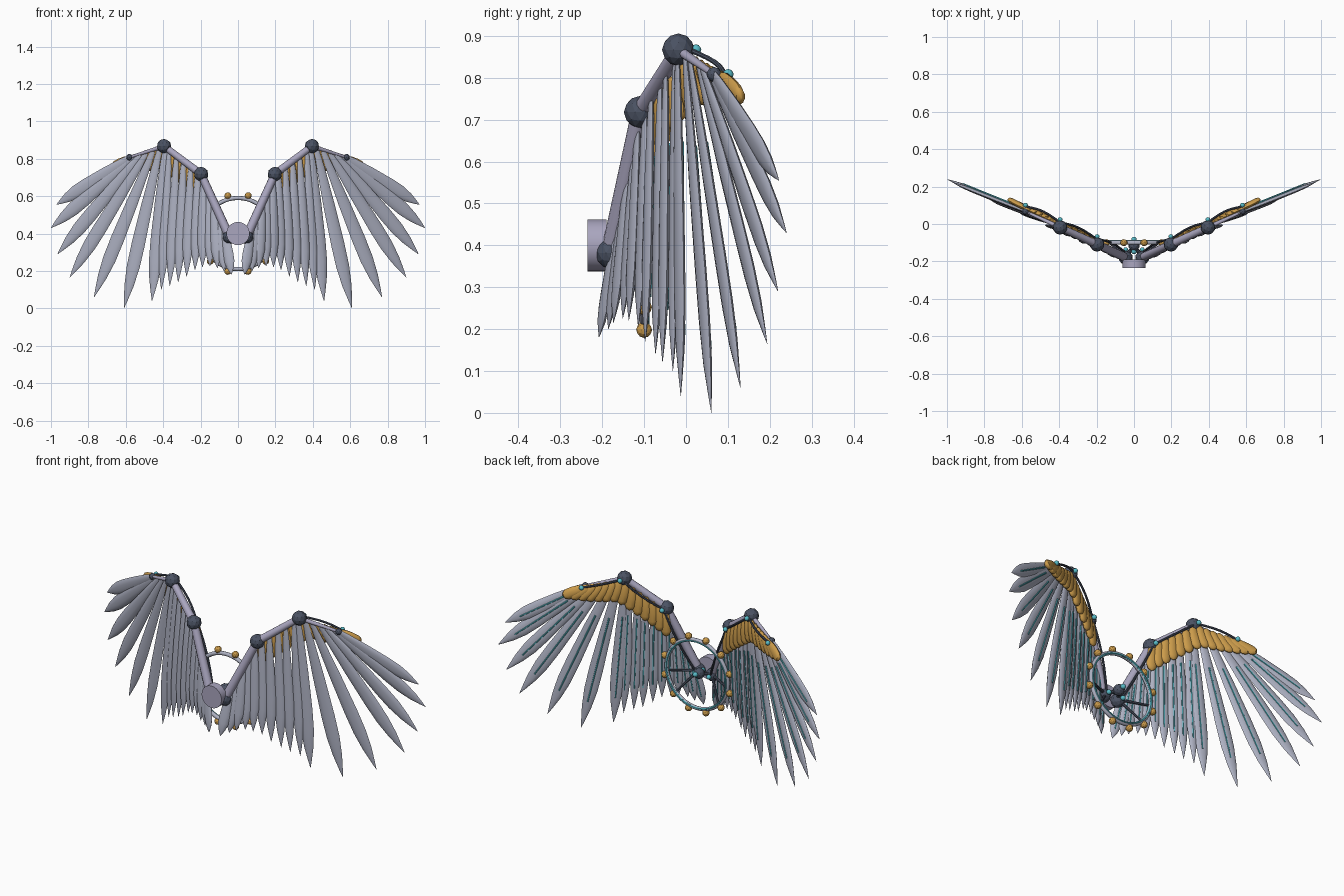
import bpy, bmesh, math
from mathutils import Vector, Matrix

if "Cube" in bpy.data.objects:
    bpy.data.objects.remove(bpy.data.objects["Cube"])


def material(name, rgb):
    m = bpy.data.materials.new(name)
    m.use_nodes = True
    m.diffuse_color = (*rgb, 1)
    m.node_tree.nodes["Principled BSDF"].inputs["Base Color"].default_value = (*rgb, 1)
    return m


STEEL = material("pale steel", (0.42, 0.44, 0.54))
LILAC = material("lilac metal", (0.40, 0.38, 0.52))
DARK = material("dark slate", (0.07, 0.085, 0.125))
BRASS = material("brass", (0.60, 0.33, 0.07))
TEAL = material("teal glow", (0.10, 0.50, 0.58))


def finish(name, bm, mat, mirror=True, smooth=True):
    bmesh.ops.recalc_face_normals(bm, faces=bm.faces)
    mesh = bpy.data.meshes.new(name)
    bm.to_mesh(mesh)
    bm.free()
    mesh.materials.append(mat)
    ob = bpy.data.objects.new(name, mesh)
    bpy.context.collection.objects.link(ob)
    if smooth:
        bpy.ops.object.select_all(action='DESELECT')
        ob.select_set(True)
        bpy.context.view_layer.objects.active = ob
        bpy.ops.object.shade_smooth_by_angle(angle=math.radians(40))
    if mirror:
        ob.modifiers.new("Mirror", 'MIRROR').use_mirror_merge = False
    return ob


def wing(x, z, d=0.0):
    """Point on the swept wing plane, d behind it."""
    return Vector((x, -0.2 + 0.46 * x + d, z))


BACK = Vector((-0.46, 1, 0)).normalized()


def rod(bm, a, b, r1, r2, sides=12, caps=True):
    turn = (b - a).to_track_quat('Z', 'Y').to_matrix().to_4x4()
    bmesh.ops.create_cone(bm, cap_ends=caps, segments=sides, radius1=r1, radius2=r2,
                          depth=(b - a).length,
                          matrix=Matrix.Translation((a + b) / 2) @ turn)


def ball(bm, p, r, detail=2):
    bmesh.ops.create_icosphere(bm, subdivisions=detail, radius=r,
                               matrix=Matrix.Translation(p))


def blade(bm, root, tip, width, thick, profile, roll=0.0, sides=10):
    """Lens-shaped feather whose width follows (position, scale) pairs."""
    axis = (tip - root).normalized()
    side = axis.cross(BACK).normalized()
    side = Matrix.Rotation(roll, 3, axis) @ side
    up = side.cross(axis)
    rings = []
    for t, k in profile:
        c = root.lerp(tip, t)
        ring = []
        for i in range(sides):
            a = math.tau * i / sides
            ring.append(bm.verts.new(c + side * math.cos(a) * width * k
                                     + up * math.sin(a) * thick * min(1, k * 1.3)))
        rings.append(ring)
    for r, s in zip(rings, rings[1:]):
        for i in range(sides):
            j = (i + 1) % sides
            bm.faces.new((r[i], r[j], s[j], s[i]))
    bm.faces.new(rings[0])
    bm.faces.new(rings[-1])


def torus(bm, centre, major, minor, segs=48, sides=10):
    rings = []
    for i in range(segs):
        a = math.tau * i / segs
        out = Vector((math.cos(a), 0, math.sin(a)))
        rings.append([bm.verts.new(centre + out * (major + minor * math.cos(b))
                                   + Vector((0, minor * math.sin(b), 0)))
                      for b in (math.tau * j / sides for j in range(sides))])
    for i in range(segs):
        r, s = rings[i], rings[(i + 1) % segs]
        for j in range(sides):
            k = (j + 1) % sides
            bm.faces.new((r[j], r[k], s[k], s[j]))


# Arm skeleton
JOINTS = [(0.045, 0.382), (0.197, 0.718), (0.395, 0.867), (0.58, 0.808)]
bm = bmesh.new()
for (a, b, r1, r2) in zip(JOINTS, JOINTS[1:], (0.024, 0.021, 0.012), (0.021, 0.018, 0.007)):
    rod(bm, wing(*a), wing(*b), r1, r2)
finish("arm_bones", bm, LILAC)

bm = bmesh.new()
for j, r in zip(JOINTS, (0.038, 0.039, 0.039, 0.018)):
    ball(bm, wing(*j), r)
finish("arm_joints", bm, DARK, smooth=False)

bm = bmesh.new()
for j, d in zip(JOINTS, (0.042, 0.042, 0.042, 0.034)):
    ball(bm, wing(*j, d), 0.013)
finish("joint_gems", bm, TEAL)

# Feathers: (root x, root z, tip x, tip z, half width)
primaries = [(0.57, 0.812, 0.97, 0.555), (0.55, 0.815, 1.0, 0.43), (0.52, 0.82, 0.965, 0.29),
             (0.49, 0.83, 0.90, 0.165), (0.455, 0.84, 0.77, 0.06), (0.42, 0.85, 0.61, 0.0),
             (0.39, 0.85, 0.46, 0.04)]
feathers = [(*p, 0.037) for p in primaries]
TIPS = [(0.41, 0.10), (0.365, 0.12), (0.32, 0.14), (0.275, 0.17), (0.23, 0.205), (0.19, 0.22),
        (0.15, 0.225), (0.11, 0.215), (0.075, 0.20), (0.035, 0.18)]
for i, (tx, tz) in enumerate(TIPS):
    # Roots slide down the upper arm, then the lower arm
    if i < 5:
        a, b, t = JOINTS[2], JOINTS[1], (i + 0.7) / 5.2
    else:
        a, b, t = JOINTS[1], JOINTS[0], (i - 4.6) / 5.6
    rx, rz = a[0] + (b[0] - a[0]) * t, a[1] + (b[1] - a[1]) * t
    feathers.append((rx, rz, tx, tz, 0.029))

VANE = [(0, 0.35), (0.12, 0.6), (0.35, 0.85), (0.6, 1), (0.74, 0.97), (0.86, 0.68), (0.95, 0.28), (1, 0.02)]
bm, strips = bmesh.new(), bmesh.new()
for i, (rx, rz, tx, tz, w) in enumerate(feathers):
    shift = 0.004 * (i % 2)
    root, tip = wing(rx, rz, shift), wing(tx, tz, -0.024 + shift)
    blade(bm, root, tip, w, 0.010, VANE, roll=0.16)
    # Glowing shaft on the back of each feather
    lift = BACK * 0.010
    rod(strips, root.lerp(tip, 0.25) + lift, root.lerp(tip, 0.82) + lift, 0.0045, 0.0035, 6)
finish("feathers", bm, STEEL)
finish("feather_shafts", strips, TEAL)

# Short overlapping coverts behind the arm
SCALE = [(0, 0.5), (0.15, 0.8), (0.5, 1), (0.8, 0.95), (0.93, 0.65), (1, 0.1)]
bm = bmesh.new()
COUNT = 14
for i in range(COUNT):
    t = i / (COUNT - 1)
    if t < 0.5:
        a, b, k = JOINTS[1], JOINTS[2], t * 2
    else:
        a, b, k = JOINTS[2], JOINTS[3], t * 2 - 1
    x, z = a[0] + (b[0] - a[0]) * k, a[1] + (b[1] - a[1]) * k
    lean = math.radians(-4 + 62 * t ** 2)
    size = 0.15 - 0.04 * t
    root = wing(x, z - 0.008, 0.018)
    tip = wing(x + size * math.sin(lean), z - size * math.cos(lean), 0.024)
    blade(bm, root, tip, 0.029, 0.014, SCALE, roll=0.2)
finish("coverts", bm, BRASS)

# Cable bowed along the back of the arm
bm = bmesh.new()
for a, b in zip(JOINTS, JOINTS[1:]):
    pts = [wing(a[0] + (b[0] - a[0]) * t, a[1] + (b[1] - a[1]) * t,
                0.026 + 0.018 * math.sin(math.pi * t)) for t in (i / 6 for i in range(7))]
    for p, q in zip(pts, pts[1:]):
        rod(bm, p, q, 0.006, 0.006, 8)
finish("arm_cable", bm, DARK)

# Central hub: open sleeve with a core and gems
HUB = Vector((0, -0.1, 0.4))
bm = bmesh.new()
for r in (0.062, 0.055):
    rod(bm, Vector((0, -0.235, 0.4)), Vector((0, -0.19, 0.4)), r, r, 24, caps=False)
bmesh.ops.bridge_loops(bm, edges=[e for e in bm.edges if e.is_boundary and e.verts[0].co.y < -0.21])
bmesh.ops.bridge_loops(bm, edges=[e for e in bm.edges if e.is_boundary])
finish("hub_sleeve", bm, LILAC, mirror=False)

bm = bmesh.new()
ball(bm, HUB + Vector((0, -0.015, 0)), 0.03)
finish("hub_core", bm, DARK, mirror=False, smooth=False)
bm = bmesh.new()
for y in (-0.048, 0.018):
    ball(bm, HUB + Vector((0, y, 0.005)), 0.014)
finish("hub_gems", bm, TEAL, mirror=False)

# Ring behind the hub with studs
bm = bmesh.new()
torus(bm, HUB, 0.19, 0.011)
finish("back_ring", bm, STEEL, mirror=False)
bm = bmesh.new()
torus(bm, HUB + Vector((0, 0.009, 0)), 0.186, 0.005, sides=6)
finish("ring_light", bm, TEAL, mirror=False)
bm = bmesh.new()
for i in range(12):
    a = math.tau * (i + 0.5) / 12
    ball(bm, HUB + Vector((math.cos(a), 0, math.sin(a))) * 0.209, 0.019)
finish("ring_studs", bm, BRASS, mirror=False, smooth=False)

# Struts carrying the ring
bm = bmesh.new()
for a in (-8, -45):
    end = HUB + Vector((math.cos(math.radians(a)), 0, math.sin(math.radians(a)))) * 0.188
    rod(bm, Vector((0.04, -0.17, 0.385)), end, 0.008, 0.006, 8)
rod(bm, Vector((0.04, -0.17, 0.385)), HUB + Vector((0, -0.015, 0)), 0.01, 0.01, 8)
finish("ring_struts", bm, DARK)
